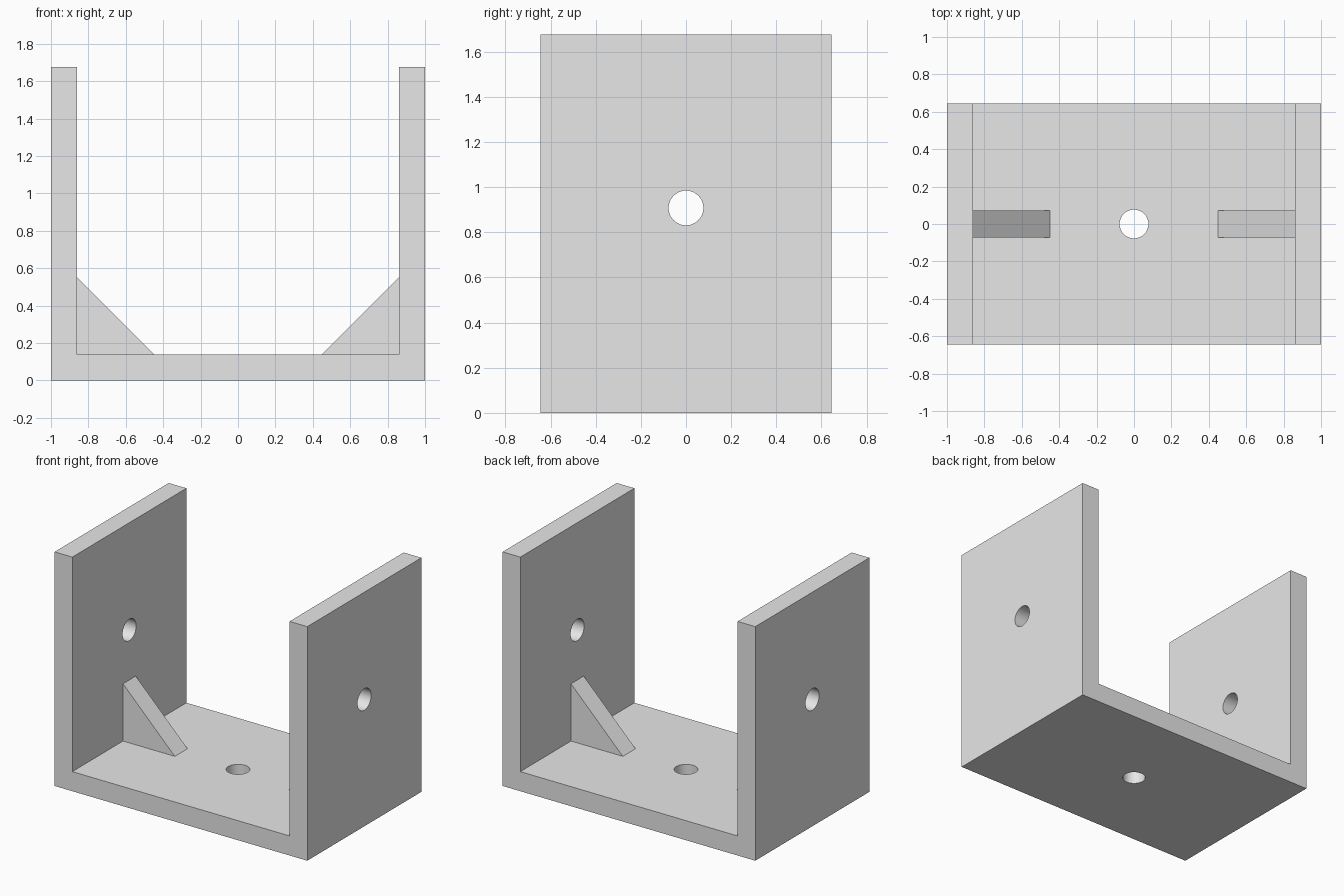
import bpy
import bmesh
import math

cube = bpy.data.objects.get("Cube")
if cube:
    bpy.data.objects.remove(cube, do_unlink=True)

HALF_W, HALF_D, HEIGHT = 1.0, 0.645, 1.675
THICK = 0.14
INNER = HALF_W - THICK
HOLE_R = 0.077
HOLE_Z = (HEIGHT + THICK) / 2
GUSSET = 0.41

grey = bpy.data.materials.new("light grey")
grey.use_nodes = True
grey.diffuse_color = (0.8, 0.8, 0.8, 1)
grey.node_tree.nodes["Principled BSDF"].inputs["Base Color"].default_value = grey.diffuse_color


def extrude_profile(name, points, half_depth):
    """Solid from an (x, z) outline extruded evenly along y."""
    bm = bmesh.new()
    face = bm.faces.new([bm.verts.new((x, -half_depth, z)) for x, z in points])
    result = bmesh.ops.extrude_face_region(bm, geom=[face])
    moved = [v for v in result["geom"] if isinstance(v, bmesh.types.BMVert)]
    bmesh.ops.translate(bm, verts=moved, vec=(0, 2 * half_depth, 0))
    bmesh.ops.recalc_face_normals(bm, faces=bm.faces)
    mesh = bpy.data.meshes.new(name)
    bm.to_mesh(mesh)
    bm.free()
    mesh.materials.append(grey)
    obj = bpy.data.objects.new(name, mesh)
    bpy.context.collection.objects.link(obj)
    return obj


def drill(obj, location, rotation, depth):
    """Cut a round hole through the object."""
    bpy.ops.mesh.primitive_cylinder_add(vertices=48, radius=HOLE_R, depth=depth,
                                        location=location, rotation=rotation)
    cutter = bpy.context.object
    cutter.hide_render = True
    cutter.data.materials.append(grey)
    mod = obj.modifiers.new("hole", "BOOLEAN")
    mod.operation = "DIFFERENCE"
    mod.solver = "EXACT"
    mod.object = cutter
    bpy.ops.object.select_all(action="DESELECT")
    obj.select_set(True)
    bpy.context.view_layer.objects.active = obj
    bpy.ops.object.modifier_apply(modifier=mod.name)
    bpy.data.objects.remove(cutter, do_unlink=True)


# U-shaped bracket: base plate with two upright walls
right_half = [(HALF_W, 0), (HALF_W, HEIGHT), (INNER, HEIGHT), (INNER, THICK)]
outline = right_half + [(-x, z) for x, z in reversed(right_half)]
bracket = extrude_profile("bracket", outline, HALF_D)

# Pivot holes through both walls, and a mounting hole in the base
drill(bracket, (0, 0, HOLE_Z), (0, math.pi / 2, 0), 3)
drill(bracket, (0, 0, THICK / 2), (0, 0, 0), 1)
bpy.ops.object.shade_smooth_by_angle(angle=math.radians(30))

# Triangular gussets bracing the walls
for name, side in (("left_gusset", 1), ("right_gusset", -1)):
    extrude_profile(name, [(side * INNER, THICK),
                           (side * (INNER - GUSSET), THICK),
                           (side * INNER, THICK + GUSSET)], 0.072)
